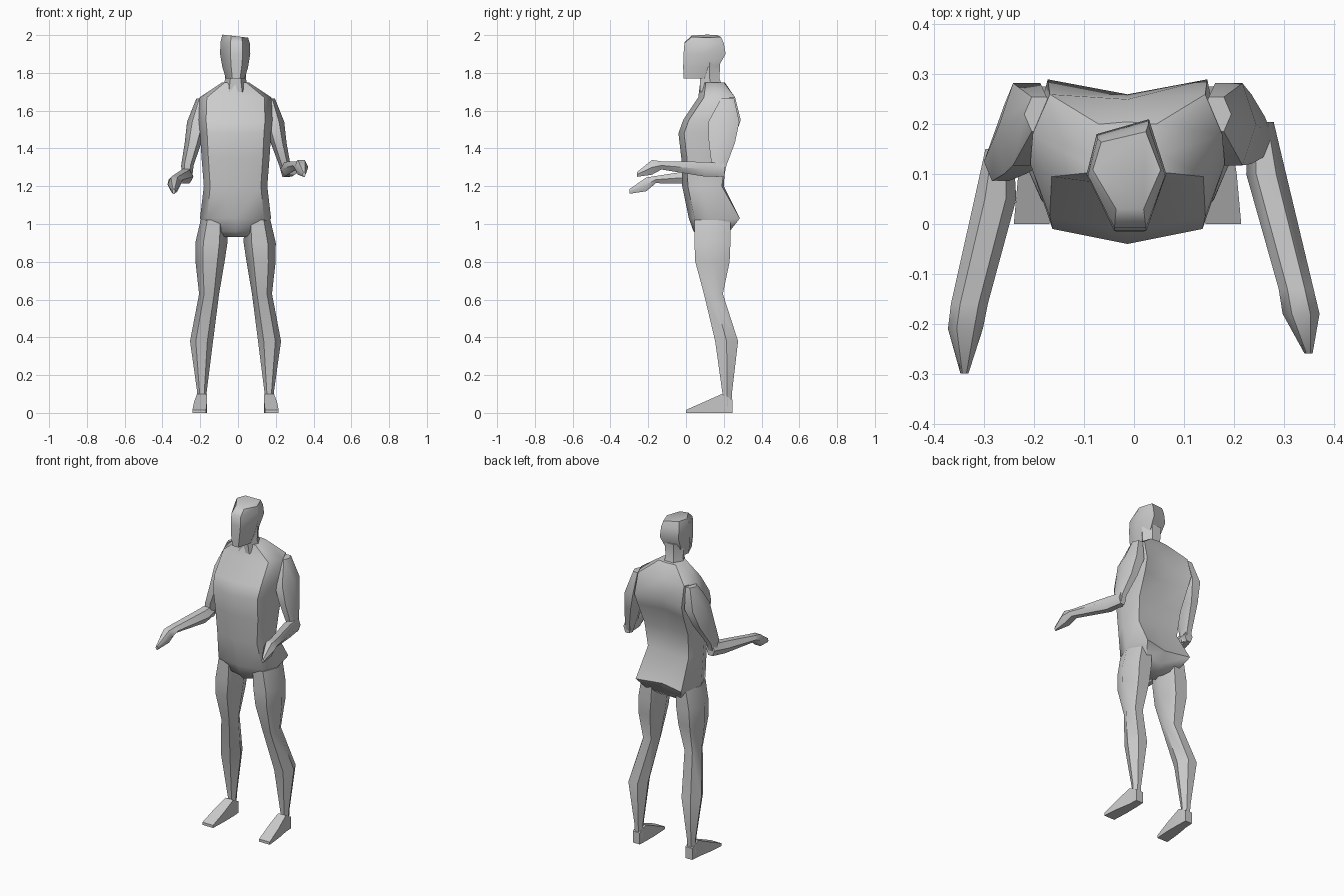
import bpy, bmesh, math

MID = -0.013  # body centre line in x


def loft(name, rings, angle=50):
    """Skin a list of equal-length point rings and cap both ends."""
    bm = bmesh.new()
    rows = [[bm.verts.new(p) for p in r] for r in rings]
    n = len(rows[0])
    for a, b in zip(rows, rows[1:]):
        for i in range(n):
            j = (i + 1) % n
            bm.faces.new((a[i], a[j], b[j], b[i]))
    bm.faces.new(rows[0][::-1])
    bm.faces.new(rows[-1])
    bmesh.ops.recalc_face_normals(bm, faces=bm.faces)
    me = bpy.data.meshes.new(name)
    bm.to_mesh(me)
    bm.free()
    ob = bpy.data.objects.new(name, me)
    bpy.context.collection.objects.link(ob)
    bpy.ops.object.select_all(action='DESELECT')
    ob.select_set(True)
    bpy.context.view_layer.objects.active = ob
    bpy.ops.object.shade_smooth_by_angle(angle=math.radians(angle))
    return ob


def ring(x, y, z, ru, rv, n=6, plane='z', phase=0.0):
    """Ellipse of n points, lying flat (plane z) or upright (plane y)."""
    pts = []
    for i in range(n):
        a = phase + 2 * math.pi * i / n
        u, v = ru * math.cos(a), rv * math.sin(a)
        pts.append((x + u, y + v, z) if plane == 'z' else (x + u, y, z + v))
    return pts


def body_ring(z, w, front, side, back, spine):
    """Symmetric torso section: belly, chest corner, flank, shoulder blade, spine."""
    half = [(w * 0.8, front + 0.03), (w, side), (w * 0.82, back)]
    pts = [(0, front)] + half + [(0, spine)] + [(-x, y) for x, y in half[::-1]]
    return [(x + MID, y, z) for x, y in pts]


# Torso from crotch to neck base: z, half width, front, flank, back, spine
torso = [(0.93, 0.06, 0.07, 0.13, 0.19, 0.19),
         (0.96, 0.14, 0.04, 0.13, 0.23, 0.22),
         (1.03, 0.188, 0.015, 0.14, 0.285, 0.25),
         (1.20, 0.168, -0.02, 0.09, 0.19, 0.20),
         (1.35, 0.18, -0.025, 0.09, 0.21, 0.20),
         (1.48, 0.188, -0.04, 0.10, 0.265, 0.235),
         (1.55, 0.195, -0.015, 0.12, 0.29, 0.26),
         (1.67, 0.19, 0.065, 0.18, 0.26, 0.25),
         (1.75, 0.07, 0.075, 0.14, 0.20, 0.205)]
loft("torso", [body_ring(*t) for t in torso])

# Neck
loft("neck", [ring(MID, 0.14, 1.70, 0.07, 0.075),
              ring(MID, 0.125, 1.77, 0.055, 0.06),
              ring(MID, 0.125, 1.86, 0.06, 0.065)])

# Head: six-sided outline scaled per level, tilted slightly on top
outline = [(-0.04, -0.013), (0.025, -0.013), (0.065, 0.10),
           (0.03, 0.21), (-0.075, 0.18), (-0.095, 0.10)]


def head_ring(z, sx, ylo, yhi, tilt=0):
    return [(MID + (x - MID) * sx, ylo + (y + 0.013) / 0.223 * (yhi - ylo), z - tilt * x)
            for x, y in outline]


loft("head", [head_ring(1.77, 0.62, -0.013, 0.15),
              head_ring(1.83, 0.85, -0.015, 0.17),
              head_ring(1.90, 1.0, -0.013, 0.21),
              head_ring(1.96, 0.97, -0.008, 0.20, 0.05),
              head_ring(1.993, 0.85, 0.03, 0.185, 0.1)])

# Arms: upper arm levels, then forearm stations running forward to the hand
arms = {
    "right": ([(0.165, 0.22, 1.665, 0.03, 0.04), (0.19, 0.20, 1.54, 0.055, 0.095),
               (0.215, 0.19, 1.43, 0.042, 0.08), (0.248, 0.175, 1.31, 0.03, 0.045),
               (0.255, 0.18, 1.25, 0.02, 0.025)],
              [(0.255, 0.205, 1.285, 0.025, 0.04), (0.265, 0.10, 1.29, 0.04, 0.045),
               (0.325, -0.13, 1.31, 0.035, 0.025), (0.335, -0.18, 1.30, 0.037, 0.045),
               (0.35, -0.26, 1.262, 0.008, 0.014)]),
    "left": ([(-0.19, 0.22, 1.665, 0.03, 0.04), (-0.215, 0.20, 1.54, 0.055, 0.095),
              (-0.238, 0.17, 1.43, 0.044, 0.08), (-0.268, 0.125, 1.31, 0.033, 0.045),
              (-0.27, 0.12, 1.23, 0.025, 0.025)],
             [(-0.27, 0.15, 1.265, 0.028, 0.04), (-0.278, 0.05, 1.25, 0.042, 0.042),
              (-0.33, -0.16, 1.235, 0.037, 0.022), (-0.338, -0.21, 1.21, 0.035, 0.042),
              (-0.34, -0.30, 1.172, 0.008, 0.014)]),
}
for side, (upper, fore) in arms.items():
    loft(side + "_upper_arm", [ring(*r) for r in upper])
    loft(side + "_forearm", [ring(*r, plane='y') for r in fore])

# Legs and feet, mirrored about the centre line
leg = [(0.115, 0.14, 1.02, 0.07, 0.11), (0.128, 0.14, 0.90, 0.085, 0.11),
       (0.135, 0.14, 0.80, 0.077, 0.105), (0.14, 0.145, 0.63, 0.053, 0.058),
       (0.18, 0.215, 0.38, 0.061, 0.07), (0.178, 0.218, 0.11, 0.025, 0.03),
       (0.178, 0.218, 0.03, 0.025, 0.025)]
foot = [(0.178, 0.245, 0.035, 0.023, 0.035), (0.178, 0.19, 0.05, 0.026, 0.05),
        (0.185, 0.10, 0.03, 0.034, 0.03), (0.192, 0.0, 0.008, 0.036, 0.008)]
for side, s in (("right", 1), ("left", -1)):
    loft(side + "_leg", [ring(MID + s * x, y, z, a, b) for x, y, z, a, b in leg])
    loft(side + "_foot", [ring(MID + s * x, y, z, a * 1.414, b * 1.414, 4, 'y', math.pi / 4)
                          for x, y, z, a, b in foot])
